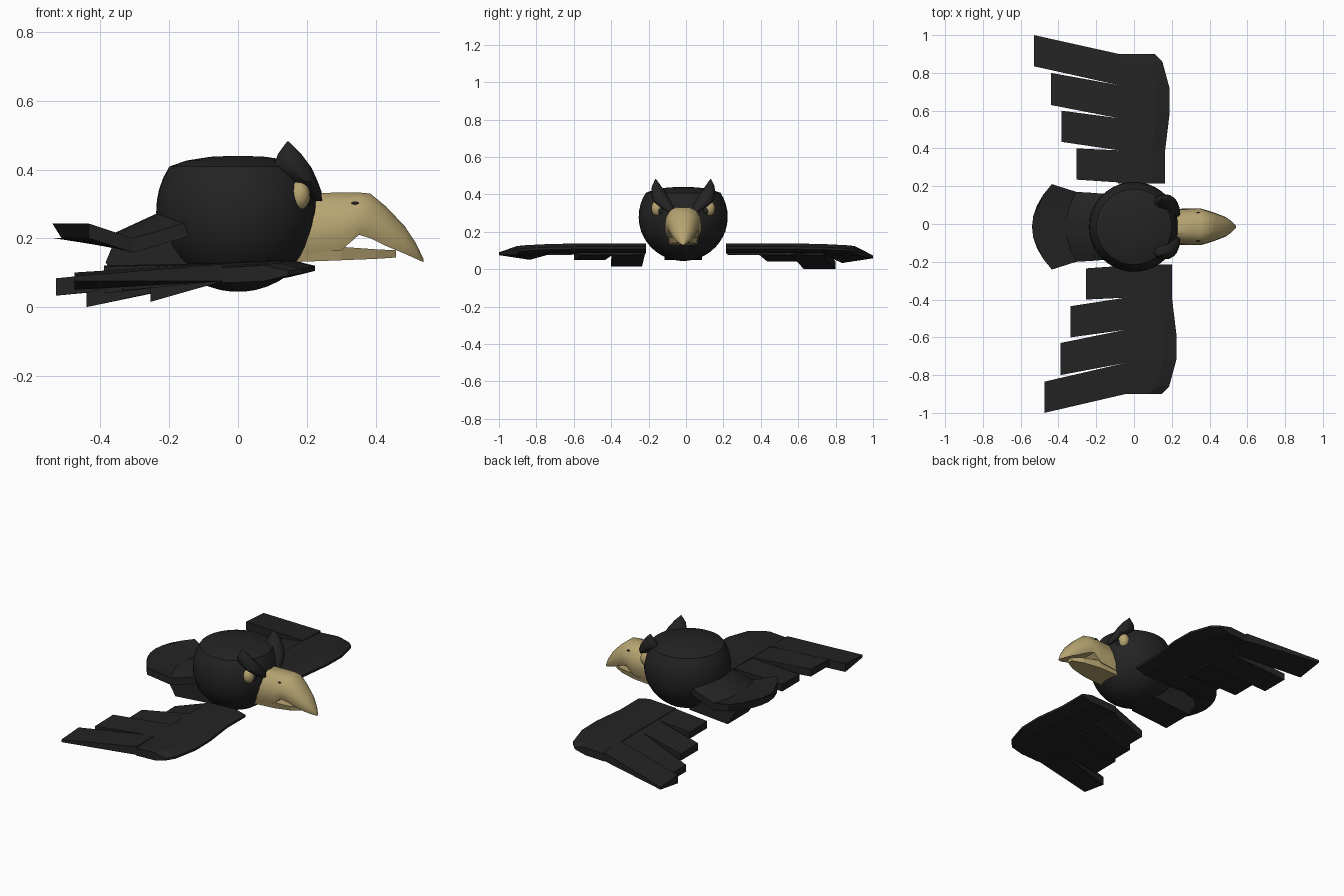
import bpy, bmesh, math
from mathutils import Vector

if "Cube" in bpy.data.objects:
    bpy.data.objects.remove(bpy.data.objects["Cube"])

YC = -0.015  # centre line of the body


def material(name, rgb):
    m = bpy.data.materials.new(name)
    m.diffuse_color = (*rgb, 1)
    m.use_nodes = True
    m.node_tree.nodes["Principled BSDF"].inputs["Base Color"].default_value = m.diffuse_color
    return m


BLACK = material("feather black", (0.017, 0.017, 0.017))
TAN = material("beak tan", (0.47, 0.37, 0.165))


def finish(name, bm, mat, smooth):
    bmesh.ops.recalc_face_normals(bm, faces=bm.faces)
    me = bpy.data.meshes.new(name)
    bm.to_mesh(me)
    bm.free()
    me.materials.append(mat)
    ob = bpy.data.objects.new(name, me)
    bpy.context.collection.objects.link(ob)
    if smooth:
        bpy.context.view_layer.objects.active = ob
        ob.select_set(True)
        bpy.ops.object.shade_smooth_by_angle(angle=math.radians(35))
        ob.select_set(False)
    return ob


def loft(name, rings, mat, smooth=False):
    """Skin a list of closed rings and cap both ends."""
    bm = bmesh.new()
    vs = [[bm.verts.new(p) for p in r] for r in rings]
    n = len(vs[0])
    for a, b in zip(vs, vs[1:]):
        for i in range(n):
            j = (i + 1) % n
            bm.faces.new((a[i], a[j], b[j], b[i]))
    bm.faces.new(vs[0])
    bm.faces.new(vs[-1])
    return finish(name, bm, mat, smooth)


def ball(name, loc, size, mat):
    bm = bmesh.new()
    bmesh.ops.create_uvsphere(bm, u_segments=16, v_segments=10, radius=1)
    bmesh.ops.scale(bm, vec=size, verts=bm.verts)
    bmesh.ops.translate(bm, vec=loc, verts=bm.verts)
    return finish(name, bm, mat, True)


def ellipse(x, y, z, rx, ry, n):
    return [(x + rx * math.cos(2 * math.pi * i / n),
             y + ry * math.sin(2 * math.pi * i / n), z) for i in range(n)]


# body: sphere with a shallow flat dome on top
prof = []
for i in range(15):
    a = math.radians(-86 + i * (86 + 33) / 14)
    prof.append((0.238 * math.cos(a), 0.28 + 0.236 * math.sin(a)))
prof += [(0.15, 0.426), (0.08, 0.437), (0.01, 0.44)]
loft("body", [ellipse(0, YC, z, r, r, 40) for r, z in prof], BLACK, True)

# tail fan: rows of (edge x, half width, edge z, centre x, centre z)
rows = [(-0.10, 0.17, 0.26, -0.10, 0.33),
        (-0.22, 0.18, 0.225, -0.23, 0.275),
        (-0.305, 0.185, 0.20, -0.36, 0.215),
        (-0.435, 0.226, 0.243, -0.54, 0.243)]
rings = []
for ex, hw, ez, cx, cz in rows:
    top = []
    for k in range(9):
        t = k / 4 - 1
        top.append((cx + (ex - cx) * t * t, YC + hw * t, cz + (ez - cz) * t * t))
    rings.append(top + [(x, y, z - 0.042) for x, y, z in reversed(top)])
loft("tail_fan", rings, BLACK)

# wedge below the tail
side = [(-0.08, 0.07), (-0.336, 0.05), (-0.385, 0.13), (-0.36, 0.19), (-0.15, 0.27)]
loft("under_tail", [[(x, YC + s * 0.1, z) for x, z in side] for s in (-1, 1)], BLACK)

# wings: a span of sections plus four feathers each
span = [(0.215, 0.165, 0.137), (0.39, 0.165, 0.137), (0.58, 0.188, 0.137),
        (0.72, 0.188, 0.135), (0.86, 0.15, 0.128), (0.90, 0.11, 0.122)]
joints = [0.22, 0.39, 0.56, 0.735, 0.90]
ends = [(0.235, 0.40), (0.435, 0.60), (0.63, 0.80), (0.835, 1.0)]


def wing(label, s, dx, tips, drops):
    rings = []
    for y, lead, z in span:
        x = lead + dx
        rings.append([(x, s * y, z - 0.017), (x - 0.07, s * y, z),
                      (dx - 0.085, s * y, z - 0.008), (dx - 0.085, s * y, z - 0.052),
                      (x - 0.07, s * y, z - 0.047), (x, s * y, z - 0.03)])
    loft(label + "_wing", rings, BLACK)
    for k in range(4):
        a, b = joints[k], joints[k + 1]
        c, d = ends[k]
        x0, x1, z1 = dx - 0.08, tips[k], drops[k]
        lift = 0.025 if k == 3 else 0
        loft(f"{label}_feather_{k + 1}", [
            [(x0, s * a, 0.128), (x0, s * b, 0.125), (x0, s * b, 0.075), (x0, s * a, 0.078)],
            [(x1, s * c, z1 + 0.043 + lift * 0.3), (x1, s * d, z1 + 0.04),
             (x1, s * d, z1 + lift), (x1, s * c, z1)]], BLACK)


wing("left", 1, 0.0, (-0.305, -0.385, -0.44, -0.53), (0.075, 0.04, 0.0, 0.033))
wing("right", -1, 0.036, (-0.255, -0.335, -0.39, -0.475), (0.015, 0.048, 0.078, 0.05))

# upper beak: rows of (x, top, bottom, half width)
shape = [(0.35, 1), (0.72, 0.85), (0.95, 0.55), (1, 0.25), (0.85, 0)]
beak = [(0.15, 0.33, 0.15, 0.093), (0.30, 0.333, 0.165, 0.097),
        (0.352, 0.333, 0.21, 0.097), (0.385, 0.33, 0.2, 0.088),
        (0.43, 0.293, 0.178, 0.073), (0.485, 0.235, 0.155, 0.052),
        (0.518, 0.185, 0.14, 0.028), (0.54, 0.138, 0.13, 0.006)]
rings = []
for x, t, b, w in beak:
    half = [(w * u, b + (t - b) * v) for u, v in shape]
    rings.append([(x, YC + u, z) for u, z in half] +
                 [(x, YC - u, z) for u, z in reversed(half)])
loft("upper_beak", rings, TAN, True)

# lower beak
low = [(0.14, 0.13, 0.19, 0.088), (0.30, 0.136, 0.175, 0.08),
       (0.40, 0.14, 0.168, 0.055), (0.46, 0.144, 0.165, 0.02)]
loft("lower_beak", [[(x, YC - w, t), (x, YC + w, t), (x, YC + w * 0.85, b),
                     (x, YC - w * 0.85, b)] for x, b, t, w in low], TAN)

# eyes, pupils, horned brows and nostrils, mirrored
brow = [(0.145, 0.147, 0.482, 0.002, 0.002), (0.15, 0.143, 0.445, 0.034, 0.024),
        (0.158, 0.13, 0.405, 0.056, 0.042), (0.192, 0.112, 0.365, 0.04, 0.05),
        (0.213, 0.088, 0.335, 0.03, 0.04), (0.236, 0.07, 0.308, 0.008, 0.014)]
for s, label in ((1, "left"), (-1, "right")):
    ball(label + "_eye", (0.178, YC + s * 0.137, 0.325), (0.032, 0.034, 0.043), TAN)
    ball(label + "_pupil", (0.2, YC + s * 0.12, 0.312), (0.013, 0.016, 0.018), BLACK)
    loft(label + "_brow", [ellipse(x, YC + s * y, z, rx, ry, 12)
                           for x, y, z, rx, ry in brow], BLACK, True)
    ball(label + "_nostril", (0.342, YC + s * 0.072, 0.302), (0.013, 0.008, 0.005), BLACK)
